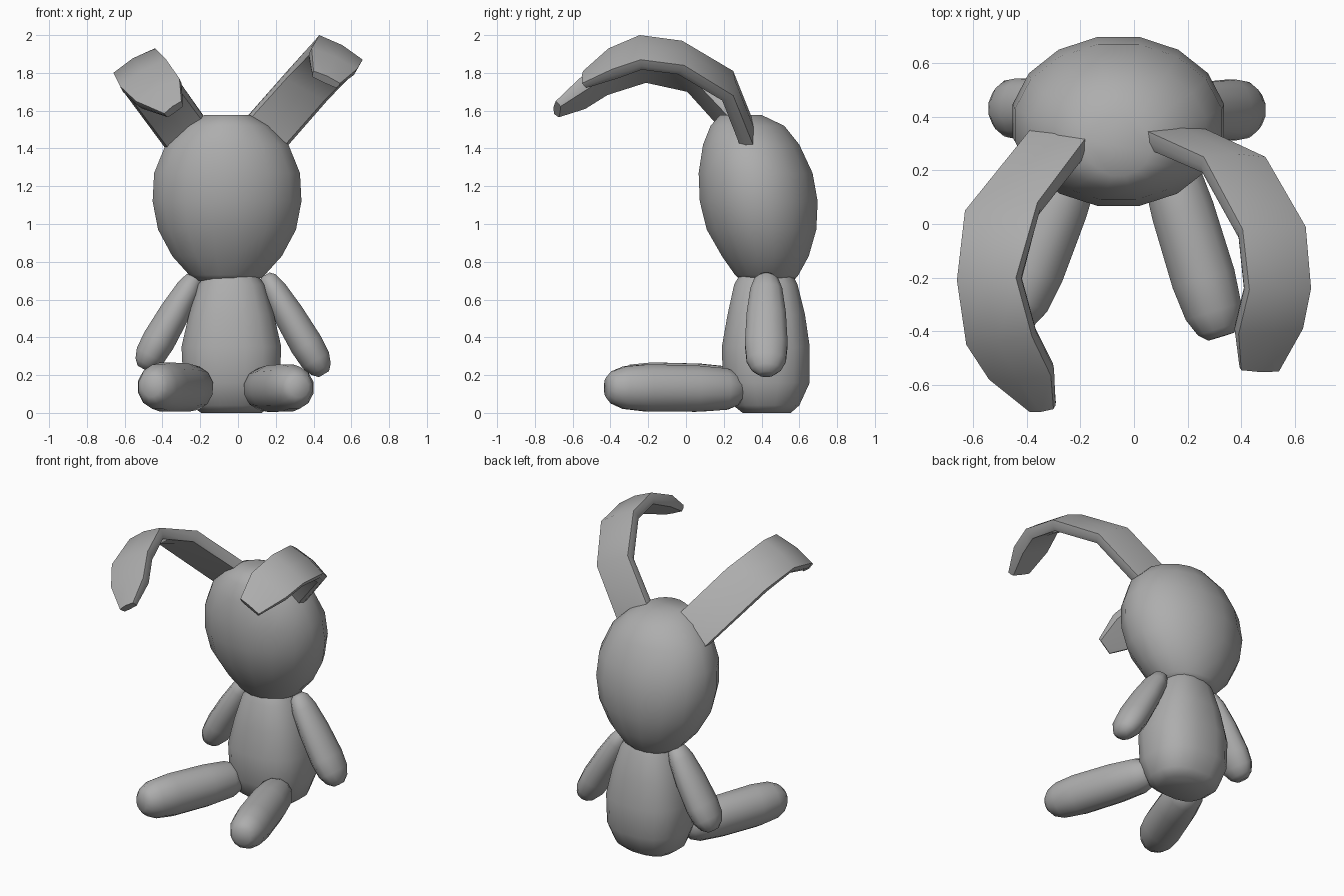
import bpy, bmesh
from math import cos, sin, pi, radians
from mathutils import Vector

cube = bpy.data.objects.get("Cube")
if cube:
    bpy.data.objects.remove(cube, do_unlink=True)

GREY = 0.42
mat = bpy.data.materials.new("plain grey")
mat.use_nodes = True
mat.diffuse_color = (GREY, GREY, GREY, 1)
for node in mat.node_tree.nodes:
    if node.type == 'BSDF_PRINCIPLED':
        node.inputs["Base Color"].default_value = (GREY, GREY, GREY, 1)
        node.inputs["Roughness"].default_value = 0.7


def ring(center, a, b, sides, power=1.0):
    """Closed ring around center; a and b are the half-axis vectors."""
    points = []
    for i in range(sides):
        t = 2 * pi * (i + 0.5) / sides
        c, s = cos(t) / cos(pi / sides), sin(t) / cos(pi / sides)
        c = abs(c) ** power * (1 if c > 0 else -1)
        s = abs(s) ** power * (1 if s > 0 else -1)
        points.append(Vector(center) + a * c + b * s)
    return points


def loft(name, rings, angle=50):
    """Skin a list of equal rings and cap both ends."""
    bm = bmesh.new()
    loops = [[bm.verts.new(p) for p in r] for r in rings]
    n = len(loops[0])
    for low, high in zip(loops, loops[1:]):
        for i in range(n):
            j = (i + 1) % n
            bm.faces.new((low[i], low[j], high[j], high[i]))
    bm.faces.new(loops[0][::-1])
    bm.faces.new(loops[-1])
    bmesh.ops.recalc_face_normals(bm, faces=bm.faces)
    mesh = bpy.data.meshes.new(name)
    bm.to_mesh(mesh)
    bm.free()
    mesh.materials.append(mat)
    obj = bpy.data.objects.new(name, mesh)
    bpy.context.collection.objects.link(obj)
    bpy.ops.object.select_all(action='DESELECT')
    obj.select_set(True)
    bpy.context.view_layer.objects.active = obj
    bpy.ops.object.shade_smooth_by_angle(angle=radians(angle))
    return obj


def stack(name, x, levels, sides, power=1.0):
    """Upright form from levels of (z, front y, back y, half width)."""
    loft(name, [ring((x, (f + b) / 2, z), Vector((w, 0, 0)),
                     Vector((0, (b - f) / 2, 0)), sides, power)
                for z, f, b, w in levels])


def limb(name, start, end, across, wide, thick, profile):
    """Rounded limb; wide is the radius along the across direction."""
    start, end = Vector(start), Vector(end)
    axis = (end - start).normalized()
    a = Vector(across)
    a = (a - axis * a.dot(axis)).normalized()
    b = axis.cross(a)
    loft(name, [ring(start.lerp(end, t), a * wide * r, b * thick * r, 12)
                for t, r in profile])


def ear(name, upper, outer, thickness=0.07):
    """Curved flat strip between its upper and outer edges."""
    up, out = [Vector(p) for p in upper], [Vector(p) for p in outer]
    mids = [(p + q) / 2 for p, q in zip(up, out)]
    rings = []
    last = len(mids) - 1
    for i, (p, q) in enumerate(zip(up, out)):
        along = mids[min(i + 1, last)] - mids[max(i - 1, 0)]
        normal = along.cross(q - p).normalized()
        if normal.dot(mids[i] - Vector((0, 0.1, 1.3))) > 0:
            normal = -normal
        inward = normal * thickness * (0.55 if i == last else 1)
        inset = (q - p) * 0.06
        rings.append([p, mids[i] - inward * 0.2, q, q + inward * 0.55,
                      q + inward - inset, mids[i] + inward * 1.05,
                      p + inward + inset, p + inward * 0.55])
    loft(name, rings, 45)


# Head, egg-shaped and leaning forward at the crown
stack("head", -0.058, [
    (0.70, 0.29, 0.57, 0.16), (0.73, 0.26, 0.595, 0.20),
    (0.83, 0.19, 0.65, 0.29), (0.97, 0.11, 0.69, 0.365),
    (1.12, 0.073, 0.697, 0.394), (1.27, 0.067, 0.67, 0.386),
    (1.42, 0.09, 0.60, 0.325), (1.52, 0.13, 0.52, 0.225),
    (1.577, 0.18, 0.40, 0.12)], 16)

# Torso, a softened box that narrows to the neck
stack("torso", -0.035, [
    (0.0, 0.30, 0.555, 0.16), (0.04, 0.25, 0.60, 0.215),
    (0.16, 0.195, 0.655, 0.255), (0.35, 0.19, 0.655, 0.264),
    (0.52, 0.22, 0.63, 0.225), (0.68, 0.255, 0.59, 0.175),
    (0.74, 0.29, 0.56, 0.13)], 16, 0.8)

# Arms, flattened capsules that swell toward the hand
arm_profile = [(0, 0.3), (0.04, 0.55), (0.15, 0.75), (0.4, 0.92),
               (0.7, 1.0), (0.86, 0.92), (0.95, 0.68), (1, 0.35)]
limb("left_arm", (0.145, 0.425, 0.73), (0.455, 0.425, 0.205),
     (0, 1, 0), 0.113, 0.088, arm_profile)
limb("right_arm", (-0.22, 0.43, 0.73), (-0.505, 0.43, 0.235),
     (0, 1, 0), 0.113, 0.088, arm_profile)

# Legs, stretched forward and splayed outward
leg_profile = [(0, 0.4), (0.04, 0.68), (0.13, 0.88), (0.35, 0.98),
               (0.7, 1.0), (0.87, 0.9), (0.96, 0.68), (1, 0.42)]
limb("left_leg", (0.105, 0.30, 0.125), (0.325, -0.42, 0.135),
     (0, 0, 1), 0.125, 0.12, leg_profile)
limb("right_leg", (-0.20, 0.30, 0.13), (-0.46, -0.375, 0.14),
     (0, 0, 1), 0.13, 0.122, leg_profile)

# Ears, broad strips that arch forward and droop at the tip
ear("left_ear",
    [(0.04, 0.35, 1.56), (0.26, 0.25, 1.81), (0.405, -0.02, 1.97),
     (0.43, -0.245, 2.0), (0.39, -0.41, 1.93), (0.40, -0.545, 1.81)],
    [(0.265, 0.355, 1.42), (0.49, 0.25, 1.68), (0.64, -0.01, 1.84),
     (0.66, -0.24, 1.87), (0.63, -0.39, 1.82), (0.54, -0.55, 1.745)])
ear("right_ear",
    [(-0.18, 0.32, 1.57), (-0.36, 0.08, 1.825), (-0.44, -0.2, 1.93),
     (-0.38, -0.42, 1.87), (-0.31, -0.565, 1.77), (-0.30, -0.69, 1.65)],
    [(-0.38, 0.36, 1.40), (-0.63, 0.05, 1.745), (-0.66, -0.21, 1.80),
     (-0.625, -0.45, 1.73), (-0.54, -0.58, 1.65), (-0.39, -0.70, 1.585)])
